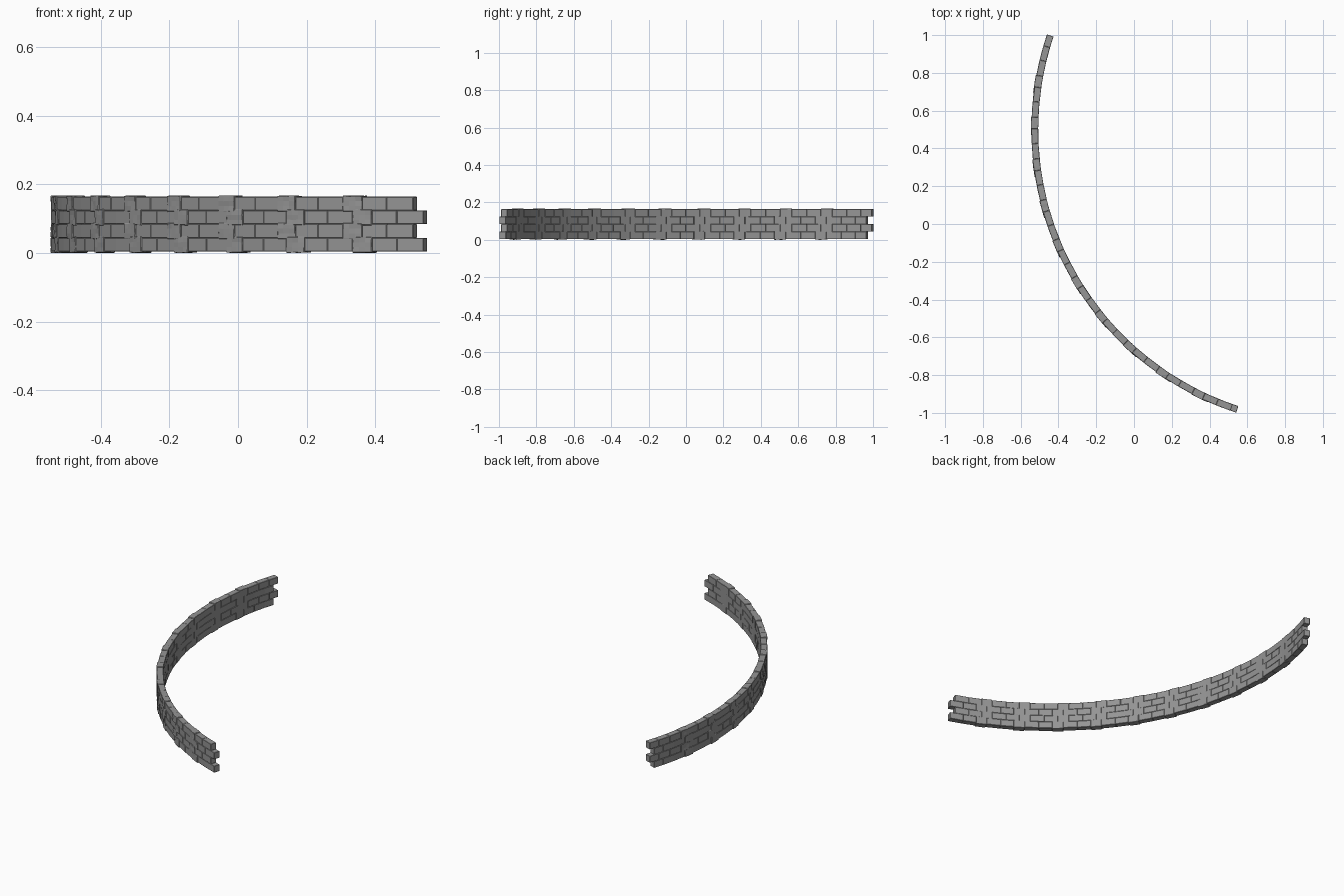
import bpy, bmesh, math, random
from mathutils import Vector

random.seed(4)
if "Cube" in bpy.data.objects:
    bpy.data.objects.remove(bpy.data.objects["Cube"], do_unlink=True)

# Arc of the wall, seen from above
CENTRE = Vector((1.035, 0.5, 0))
RADIUS, THICK = 1.56, 0.036
BASE, COURSE = 0.004, 0.04
MODULES, MODULE_ANGLE = 11, math.radians(8.11)
START = math.radians(70.6)        # end of the even courses
STAGGER = math.radians(1.15)
SHARES = (0.37, 0.35, 0.28)       # two plain bricks, then one rough stone

stone = bpy.data.materials.new("grey stone")
stone.use_nodes = True
grey = (0.3, 0.3, 0.3, 1)
stone.diffuse_color = grey
stone.node_tree.nodes["Principled BSDF"].inputs["Base Color"].default_value = grey


def jitter(amount):
    return random.uniform(-amount, amount)


def add_brick(bm, angle, span, z, rough):
    """One worn brick, shaped straight and then bent onto the arc."""
    size = Vector((span * RADIUS, THICK, COURSE))
    brick = bmesh.new()
    bmesh.ops.create_cube(brick, size=1)
    for v in brick.verts:
        v.co = Vector(a * b for a, b in zip(v.co, size))
    bmesh.ops.bevel(brick, geom=brick.edges[:], offset=0.0015, segments=1,
                    affect='EDGES')
    if rough:
        long_edges = [e for e in brick.edges if e.calc_length() > 0.01]
        bmesh.ops.subdivide_edges(brick, edges=long_edges, cuts=2,
                                  use_grid_fill=True)
    shift = jitter(0.0006)
    for v in brick.verts:
        along, out, up = v.co
        if rough:
            # swollen outer face, irregular top and bottom
            if out > 0:
                out += 0.0025 + jitter(0.0012)
            up = up * 1.16 + jitter(0.0007)
        else:
            out += shift
        a = angle + along / RADIUS
        r = RADIUS + out
        v.co = CENTRE + Vector((-r * math.cos(a), -r * math.sin(a), z + up))
    bmesh.ops.recalc_face_normals(brick, faces=brick.faces)
    # Copy the finished brick into its course
    copies = {v: bm.verts.new(v.co) for v in brick.verts}
    for f in brick.faces:
        bm.faces.new([copies[v] for v in f.verts])
    brick.free()


# Four staggered courses
for row, name in enumerate(("bottom", "lower", "upper", "top")):
    bm = bmesh.new()
    angle = START + (STAGGER if row % 2 == 0 else 0)
    z = BASE + COURSE * (row + 0.5)
    for module in range(MODULES):
        for i, share in enumerate(SHARES):
            span = MODULE_ANGLE * share
            add_brick(bm, angle - span / 2, span, z, i == 2 and module < MODULES - 1)
            angle -= span
    bmesh.ops.recalc_face_normals(bm, faces=bm.faces)
    mesh = bpy.data.meshes.new(name + "_brick_course")
    bm.to_mesh(mesh)
    bm.free()
    mesh.materials.append(stone)
    course = bpy.data.objects.new(name + "_brick_course", mesh)
    bpy.context.collection.objects.link(course)
